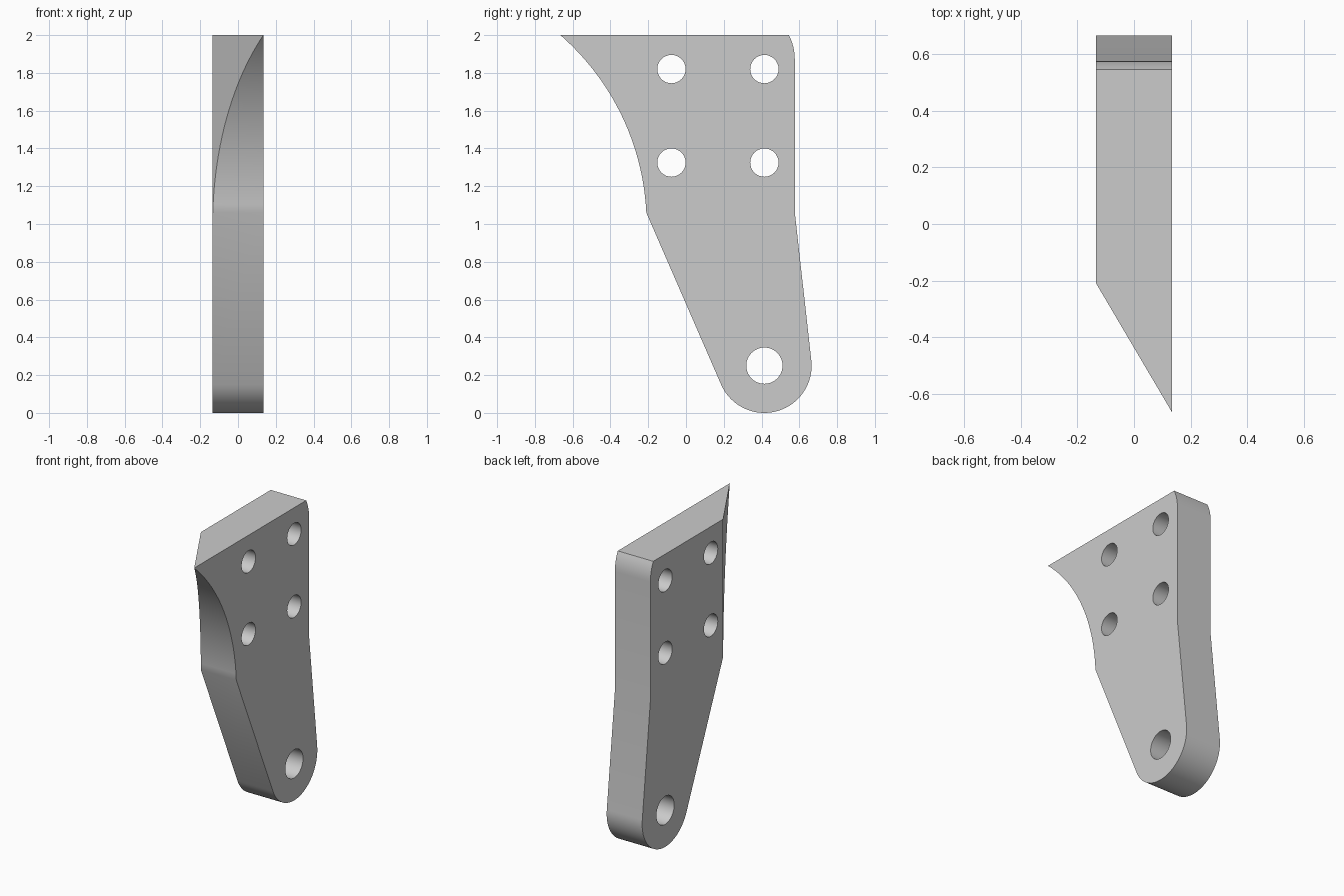
import bpy, bmesh
from math import atan2, acos, cos, sin, pi, radians
from mathutils import Vector

HALF = 0.134                      # half plate thickness
FOOT, FOOT_R = Vector((0.415, 0.25)), 0.25

cube = bpy.data.objects.get("Cube")
if cube:
    bpy.data.objects.remove(cube, do_unlink=True)


def circle_arc(centre, radius, start, end, steps):
    return [centre + radius * Vector((cos(a), sin(a)))
            for a in (start + (end - start) * i / steps for i in range(steps + 1))]


def bulge_arc(a, b, sagitta, steps):
    """Circular arc from a to b, bulging left of the travel direction."""
    chord = b - a
    left = Vector((-chord.y, chord.x)).normalized()
    radius = (chord.length ** 2 / 4 + sagitta ** 2) / (2 * sagitta)
    centre = (a + b) / 2 + left * (sagitta - radius)
    start, end = (atan2((p - centre).y, (p - centre).x) for p in (a, b))
    return circle_arc(centre, radius, start, end, steps)


def tangent_angle(point, side):
    d = point - FOOT
    return atan2(d.y, d.x) + side * acos(FOOT_R / d.length)


# Outline of the plate in (y, z)
tip, waist_front = Vector((-0.665, 2)), Vector((-0.21, 1.06))
waist_back = Vector((0.576, 1.06))
outline = bulge_arc(tip, waist_front, 0.1065, 24)
outline += circle_arc(FOOT, FOOT_R, tangent_angle(waist_front, 1),
                      tangent_angle(waist_back, -1) + 2 * pi, 40)
outline.append(waist_back)
outline += bulge_arc(Vector((0.545, 2)), Vector((0.576, 1.87)), 0.008, 6)[::-1]

# Pivot hole and four bolt holes
loops = [outline, circle_arc(FOOT, 0.096, 0, 2 * pi, 40)[:-1]]
for y in (-0.077, 0.415):
    for z in (1.325, 1.82):
        loops.append(circle_arc(Vector((y, z)), 0.075, 0, 2 * pi, 32)[:-1])

# Fill the outline around the holes and extrude it to thickness
bm = bmesh.new()
edges = []
for loop in loops:
    verts = [bm.verts.new((-HALF, p.x, p.y)) for p in loop]
    edges += [bm.edges.new((v, verts[i - 1])) for i, v in enumerate(verts)]
bmesh.ops.triangle_fill(bm, use_beauty=True, edges=edges, normal=(1, 0, 0))
ext = bmesh.ops.extrude_face_region(bm, geom=bm.faces[:])
bmesh.ops.translate(bm, vec=(2 * HALF, 0, 0),
                    verts=[g for g in ext["geom"] if isinstance(g, bmesh.types.BMVert)])
bmesh.ops.recalc_face_normals(bm, faces=bm.faces)

# Slice the front corner to a slanted knife edge and cap the cut
run = Vector((2 * HALF, tip.x - waist_front.x, 0))
outward = Vector((run.y, -run.x, 0)).normalized()
bmesh.ops.bisect_plane(bm, geom=bm.verts[:] + bm.edges[:] + bm.faces[:], dist=1e-6,
                       plane_co=Vector((-HALF, waist_front.x, 0)) - outward * 0.0005,
                       plane_no=outward, clear_outer=True)
bmesh.ops.holes_fill(bm, edges=[e for e in bm.edges if e.is_boundary], sides=0)
bmesh.ops.recalc_face_normals(bm, faces=bm.faces)

mesh = bpy.data.meshes.new("bracket_plate")
bm.to_mesh(mesh)
bm.free()
plate = bpy.data.objects.new("bracket_plate", mesh)
bpy.context.collection.objects.link(plate)

# Plain grey finish
grey = bpy.data.materials.new("light_grey")
grey.use_nodes = True
grey.diffuse_color = (0.6, 0.6, 0.6, 1)
grey.node_tree.nodes["Principled BSDF"].inputs["Base Color"].default_value = (0.6, 0.6, 0.6, 1)
mesh.materials.append(grey)

bpy.ops.object.select_all(action='DESELECT')
plate.select_set(True)
bpy.context.view_layer.objects.active = plate
bpy.ops.object.shade_smooth_by_angle(angle=radians(30))
